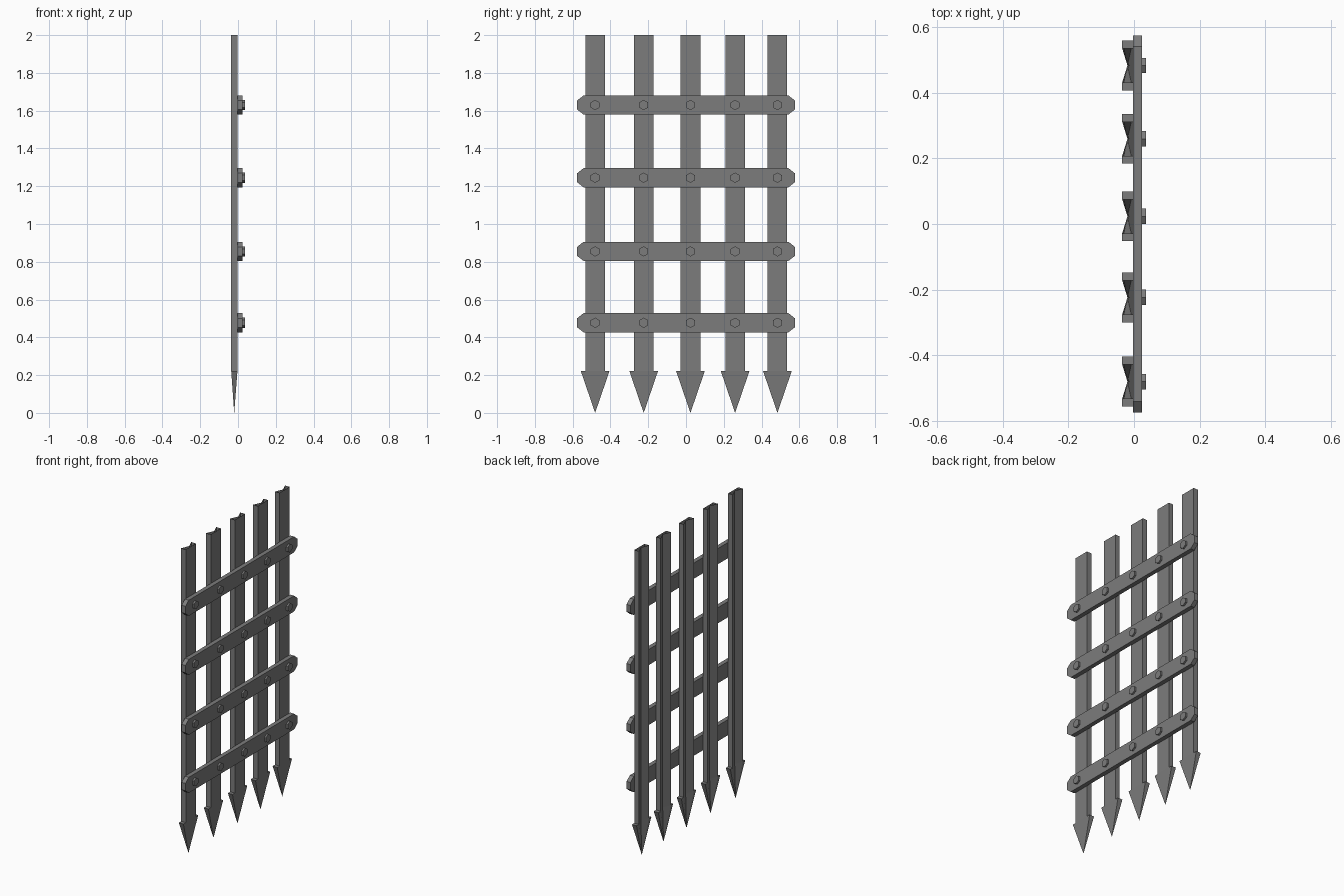
import bpy, bmesh, math

if "Cube" in bpy.data.objects:
    bpy.data.objects.remove(bpy.data.objects["Cube"])

iron = bpy.data.materials.new("grey iron")
iron.diffuse_color = (0.2, 0.2, 0.2, 1)
iron.use_nodes = True
iron.node_tree.nodes["Principled BSDF"].inputs["Base Color"].default_value = iron.diffuse_color

X_BACK, X_FRONT, X_VALLEY = -0.036, -0.003, -0.014
BAR_Y = [-0.481, -0.224, 0.0235, 0.26, 0.484]
STRAP_Z = [0.477, 0.855, 1.245, 1.63]


def finish(name, bm):
    bmesh.ops.recalc_face_normals(bm, faces=bm.faces)
    me = bpy.data.meshes.new(name)
    bm.to_mesh(me)
    bm.free()
    me.materials.append(iron)
    ob = bpy.data.objects.new(name, me)
    bpy.context.collection.objects.link(ob)


def prism_x(name, outline, x0, x1):
    """Extrude a (y, z) outline along x."""
    bm = bmesh.new()
    face = bm.faces.new([bm.verts.new((x0, y, z)) for y, z in outline])
    ext = bmesh.ops.extrude_face_region(bm, geom=[face])
    verts = [g for g in ext["geom"] if isinstance(g, bmesh.types.BMVert)]
    bmesh.ops.translate(bm, verts=verts, vec=(x1 - x0, 0, 0))
    finish(name, bm)


def spiked_bar(name, yc):
    """Open-topped bar, grooved at the back, ending in a barbed point."""
    bm = bmesh.new()
    h, w, z_barb = 0.052, 0.076, 0.222

    def ring(half, z):
        pts = [(X_FRONT, -half), (X_FRONT, half), (X_BACK, half),
               (X_VALLEY, 0), (X_BACK, -half)]
        return [bm.verts.new((x, yc + y, z)) for x, y in pts]

    top, neck = ring(h, 2.0), ring(h, z_barb)
    for i in range(5):
        j = (i + 1) % 5
        bm.faces.new((top[i], top[j], neck[j], neck[i]))
    # Barb ledges on both sides, then faces meeting at the tip
    barb = {i: bm.verts.new((neck[i].co.x, yc + math.copysign(w, neck[i].co.y - yc), z_barb))
            for i in (0, 1, 2, 4)}
    bm.faces.new((neck[1], neck[2], barb[2], barb[1]))
    bm.faces.new((neck[4], neck[0], barb[0], barb[4]))
    tip = bm.verts.new((-0.02, yc, 0))
    loop = [barb[0], neck[0], neck[1], barb[1], barb[2], neck[2], neck[3], neck[4], barb[4]]
    for i, v in enumerate(loop):
        bm.faces.new((v, loop[(i + 1) % len(loop)], tip))
    finish(name, bm)


# Vertical bars
for n, y in enumerate(BAR_Y, 1):
    spiked_bar(f"spiked_bar_{n}", y)

# Cross straps with clipped corners, and hexagonal rivets
L, H, CY, CZ = 0.576, 0.051, 0.034, 0.027
for s, z in enumerate(STRAP_Z, 1):
    outline = [(-L, -H + CZ), (-L + CY, -H), (L - CY, -H), (L, -H + CZ),
               (L, H - CZ), (L - CY, H), (-L + CY, H), (-L, H - CZ)]
    prism_x(f"cross_strap_{s}", [(y, z + dz) for y, dz in outline], X_FRONT, 0.025)
    for n, y in enumerate(BAR_Y, 1):
        hexagon = [(y + 0.027 * math.sin(k * math.pi / 3),
                    z + 0.027 * math.cos(k * math.pi / 3)) for k in range(6)]
        prism_x(f"rivet_{s}_{n}", hexagon, 0.02, 0.036)
